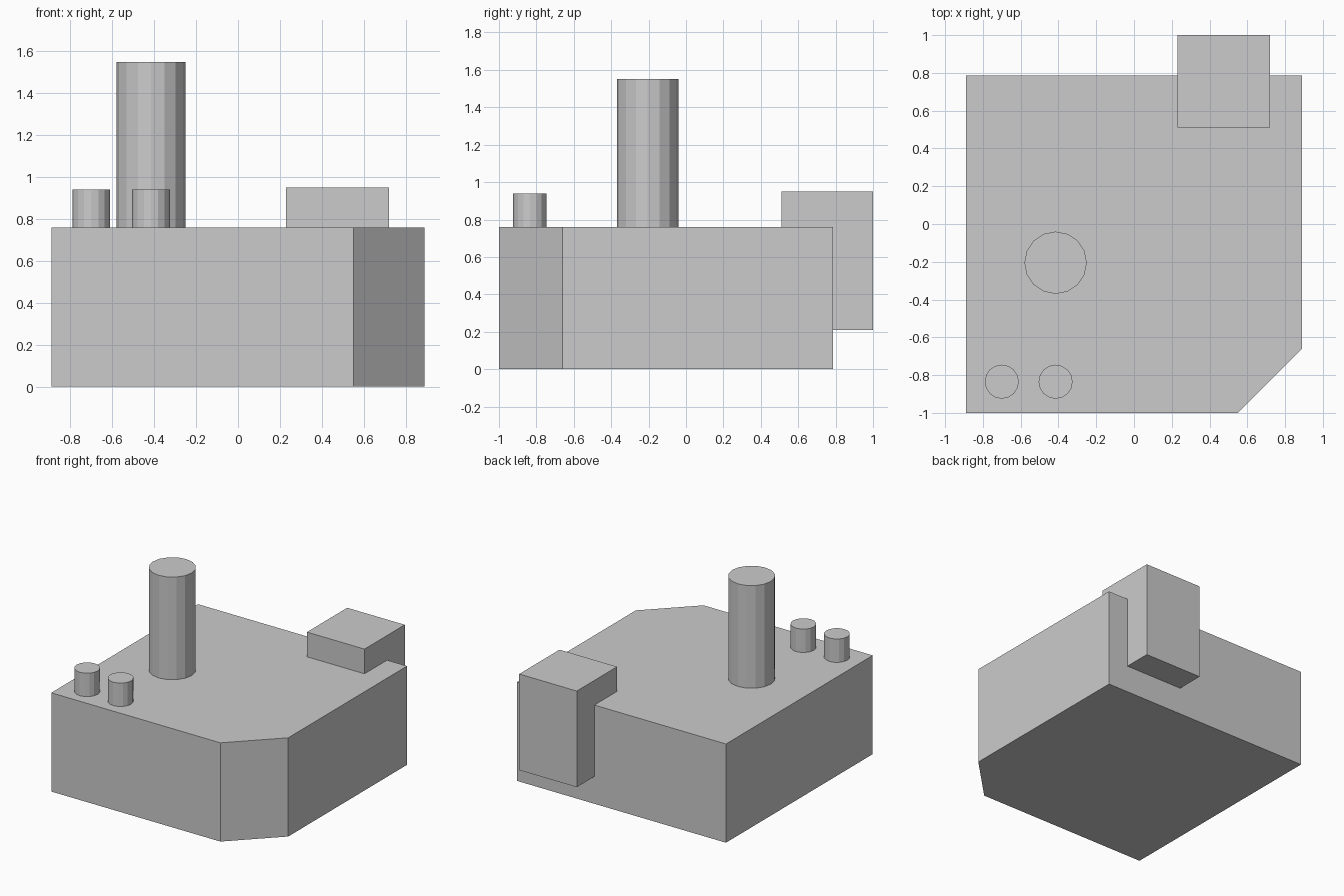
import bpy
import bmesh

default_cube = bpy.data.objects.get("Cube")
if default_cube:
    bpy.data.objects.remove(default_cube, do_unlink=True)

# One plain grey for every part
grey = bpy.data.materials.new("plain_grey")
grey.use_nodes = True
colour = (0.6, 0.6, 0.6, 1)
grey.diffuse_color = colour
grey.node_tree.nodes["Principled BSDF"].inputs["Base Color"].default_value = colour


def prism(name, outline, bottom, top):
    """Extrude a flat outline upwards into a closed solid."""
    bm = bmesh.new()
    base = bm.faces.new([bm.verts.new((x, y, bottom)) for x, y in outline])
    raised = bmesh.ops.extrude_face_region(bm, geom=[base], use_keep_orig=True)["geom"]
    verts = [v for v in raised if isinstance(v, bmesh.types.BMVert)]
    bmesh.ops.translate(bm, verts=verts, vec=(0, 0, top - bottom))
    bmesh.ops.recalc_face_normals(bm, faces=bm.faces)
    mesh = bpy.data.meshes.new(name)
    bm.to_mesh(mesh)
    bm.free()
    mesh.materials.append(grey)
    obj = bpy.data.objects.new(name, mesh)
    bpy.context.collection.objects.link(obj)


def chimney(name, x, y, radius, bottom, top):
    """Upright faceted cylinder."""
    bpy.ops.mesh.primitive_cylinder_add(
        vertices=16, radius=radius, depth=top - bottom,
        location=(x, y, (bottom + top) / 2))
    obj = bpy.context.object
    obj.name = name
    obj.data.materials.append(grey)


# Main block with one cut front corner
half, back, roof = 0.89, 0.785, 0.76
prism("main_block",
      [(-half, -1), (0.55, -1), (half, -0.66), (half, back), (-half, back)],
      0, roof)

# Box straddling the back edge
prism("rear_box", [(0.23, 0.51), (0.72, 0.51), (0.72, 1), (0.23, 1)], 0.21, 0.95)

# Tall stack and two short stacks
chimney("tall_stack", -0.415, -0.205, 0.165, roof, 1.55)
for side, x in (("right", -0.7), ("left", -0.415)):
    chimney("short_stack_" + side, x, -0.835, 0.09, roof, 0.94)
